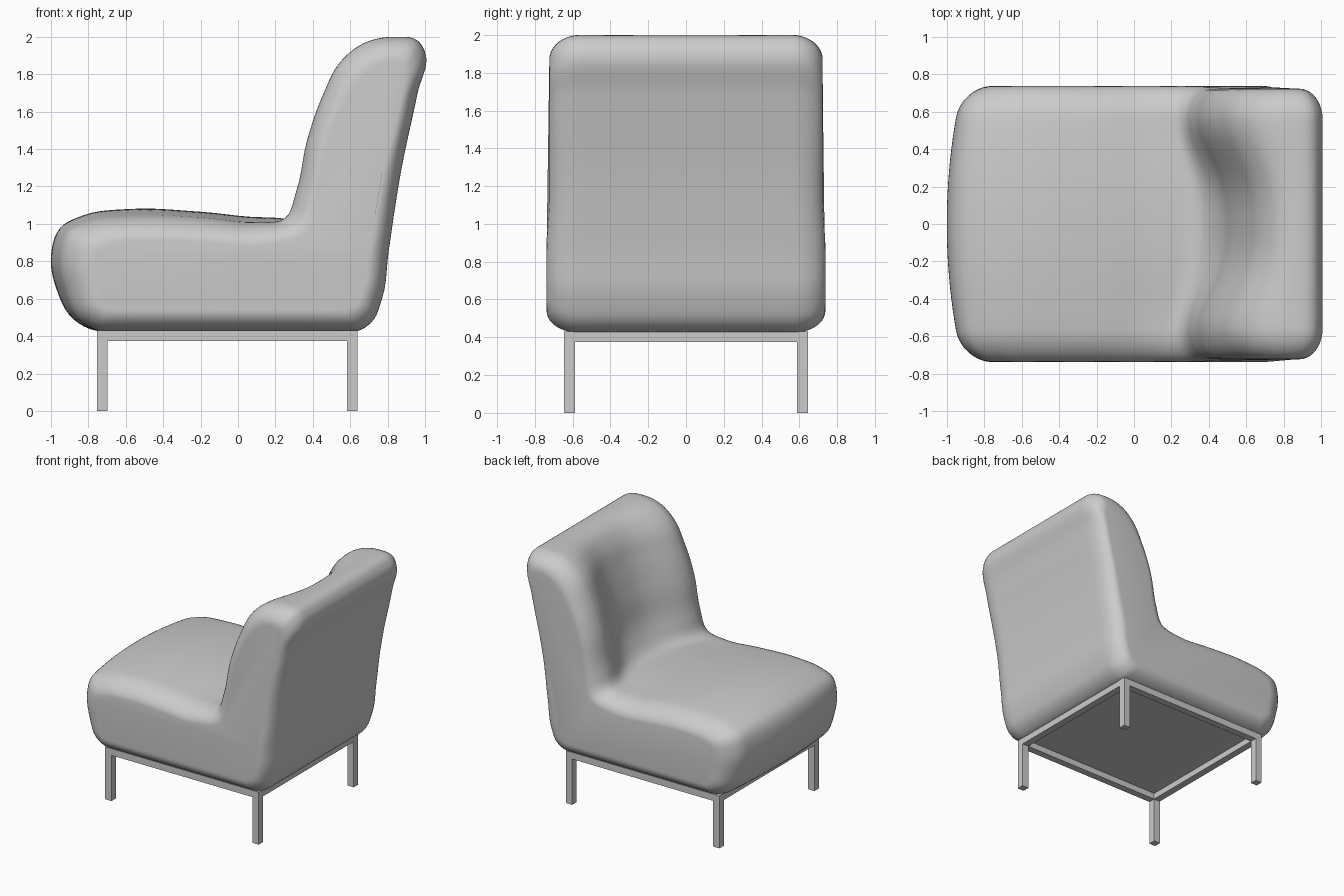
import bpy, bmesh, math
from mathutils import Vector

if "Cube" in bpy.data.objects:
    bpy.data.objects.remove(bpy.data.objects["Cube"])

# Side profiles (x, z) with matching points: centre line, shoulder, and flat side rim
CENTRE = [(-.72, .425), (-.88, .49), (-.97, .65), (-1.0, .83), (-.95, .98), (-.83, 1.045),
          (-.58, 1.08), (-.20, 1.065), (.15, 1.035), (.36, 1.05), (.45, 1.17), (.53, 1.45),
          (.61, 1.70), (.68, 1.87), (.76, 1.96), (.87, 1.997), (.96, 1.98), (1.0, 1.92),
          (.96, 1.70), (.875, 1.30), (.805, .85), (.77, .60), (.71, .47), (.62, .425)]
SHOULDER = [(-.71, .425), (-.85, .49), (-.925, .65), (-.95, .83), (-.91, .96), (-.80, 1.015),
            (-.57, 1.045), (-.20, 1.035), (.10, 1.01), (.25, 1.03), (.31, 1.17), (.37, 1.45),
            (.45, 1.68), (.55, 1.87), (.67, 1.965), (.84, 2.0)] + CENTRE[16:]
RIM = [(-.68, .54), (-.75, .57), (-.78, .68), (-.79, .80), (-.76, .88), (-.68, .92),
       (-.50, .94), (-.15, .92), (.17, .90), (.36, .95), (.42, 1.14), (.47, 1.42),
       (.56, 1.63), (.65, 1.77), (.73, 1.84), (.82, 1.87), (.875, 1.85), (.885, 1.79),
       (.86, 1.62), (.78, 1.28), (.70, .85), (.67, .65), (.63, .57), (.54, .54)]
STEPS = 5


def smooth_loop(points):
    """Closed smooth curve through the points; the last side (the base) is straight."""
    p = [Vector(q) for q in points]
    n = len(p)
    tangents = []
    for i in range(n):
        a, b = p[i] - p[i - 1], p[(i + 1) % n] - p[i]
        tangents.append((a / a.length_squared + b / b.length_squared).normalized())
    tangents[0] = tangents[-1] = Vector((-1, 0))
    out = []
    for i in range(n):
        a, b = p[i], p[(i + 1) % n]
        size = (b - a).length
        ta, tb = tangents[i] * size, tangents[(i + 1) % n] * size
        for k in range(STEPS):
            t = k / STEPS
            out.append(a * (2*t**3 - 3*t**2 + 1) + ta * (t**3 - 2*t**2 + t)
                       + b * (3*t**2 - 2*t**3) + tb * (t**3 - t**2))
    return out


def mesh_object(name, bm):
    bmesh.ops.recalc_face_normals(bm, faces=bm.faces)
    mesh = bpy.data.meshes.new(name)
    bm.to_mesh(mesh)
    bm.free()
    obj = bpy.data.objects.new(name, mesh)
    bpy.context.collection.objects.link(obj)
    return obj


# Upholstered body: lofted across the width, crowned seat, dished back, rounded sides
centre, shoulder, rim = map(smooth_loop, (CENTRE, SHOULDER, RIM))
FLAT, ROUND = .57, .168


def section(y, a):
    """Profile at width y; a is the angle round the side edge."""
    u = y / FLAT
    v = min(u, 1)
    out = []
    for i, (c, s, r) in enumerate(zip(centre, shoulder, rim)):
        back = min(max((i / STEPS - 7) / 2, 0), 1)
        w = (1 - back) * u * u + back * v**3 * (4 - 3 * v)
        out.append(c + (s - c) * w + (r - s) * (1 - math.cos(a)))
    return y, out


half = [section(FLAT * k / 10, 0) for k in range(11)]
for k in range(1, 11):
    a = k / 10 * math.pi / 2
    half.append(section(FLAT + ROUND * math.sin(a), a))
stations = [(-y, loop) for y, loop in reversed(half[1:])] + half

bm = bmesh.new()
rings = []
for y, loop in stations:
    ring = []
    for q in loop:
        t = min(max((q.y - .85) / .3, 0), 1)
        ring.append(bm.verts.new((q.x, y * (1 - .02 * t * t * (3 - 2 * t)), q.y)))
    rings.append(ring)
for r0, r1 in zip(rings, rings[1:]):
    for i in range(len(r0)):
        j = (i + 1) % len(r0)
        bm.faces.new((r0[i], r0[j], r1[j], r1[i]))
bm.faces.new(rings[0])
bm.faces.new(rings[-1])
for f in bm.faces:
    f.smooth = True
mesh_object("upholstered_body", bm)


# Square tube frame
def box(name, x0, x1, y0, y1, z0, z1):
    bm = bmesh.new()
    bmesh.ops.create_cube(bm, size=1)
    for v in bm.verts:
        v.co = ((x0 + x1) / 2 + v.co.x * (x1 - x0),
                (y0 + y1) / 2 + v.co.y * (y1 - y0),
                (z0 + z1) / 2 + v.co.z * (z1 - z0))
    return mesh_object(name, bm)


T, X0, X1, Y, Z0, Z1 = .058, -.755, .64, .645, .375, .43
for side, y in (("front", -Y), ("back", Y - T)):
    box(side + "_rail", X0, X1, y, y + T, Z0, Z1)
    for end, x in (("left", X0), ("right", X1 - T)):
        box(f"{side}_{end}_leg", x, x + T, y, y + T, 0, Z0)
for end, x in (("left", X0), ("right", X1 - T)):
    box(end + "_rail", x, x + T, -Y + T, Y - T, Z0, Z1)
